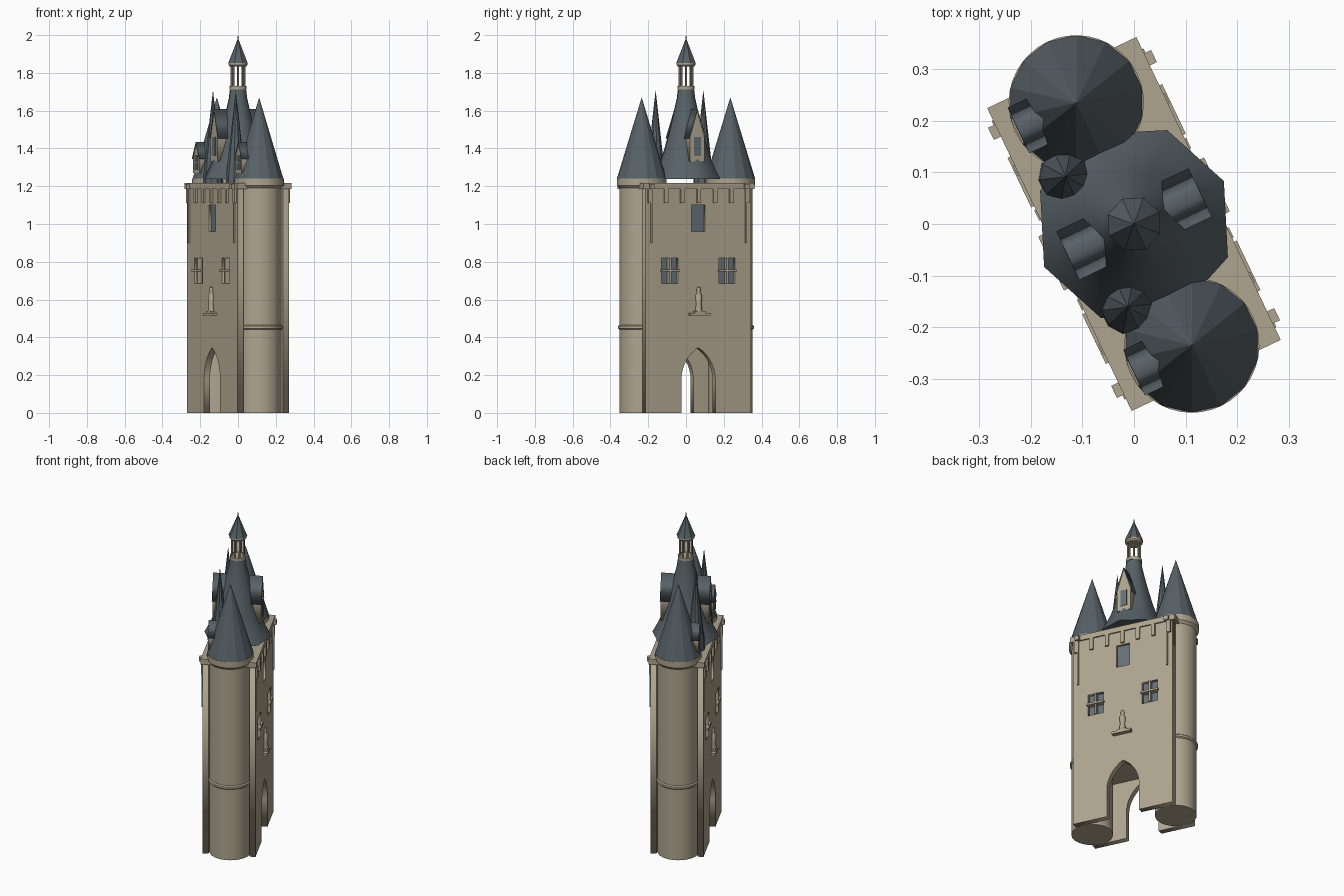
import bpy, bmesh, math
from mathutils import Matrix, Vector

if "Cube" in bpy.data.objects:
    bpy.data.objects.remove(bpy.data.objects["Cube"])

# The gatehouse is built along local X, then turned about z
TURN = Matrix.Rotation(math.radians(-64.5), 4, 'Z')


def material(name, rgb):
    m = bpy.data.materials.new(name)
    m.diffuse_color = (*rgb, 1)
    m.use_nodes = True
    m.node_tree.nodes["Principled BSDF"].inputs["Base Color"].default_value = m.diffuse_color
    return m


STONE = material("tan stone", (0.43, 0.375, 0.275))
SLATE = material("grey slate", (0.095, 0.12, 0.135))
GLASS = material("window glass", (0.13, 0.165, 0.185))


def add(name, mesh, mat, smooth=None):
    ob = bpy.data.objects.new(name, mesh)
    bpy.context.collection.objects.link(ob)
    mesh.materials.clear()
    mesh.materials.append(mat)
    if smooth:
        bpy.ops.object.select_all(action='DESELECT')
        ob.select_set(True)
        bpy.context.view_layer.objects.active = ob
        bpy.ops.object.shade_smooth_by_angle(angle=math.radians(smooth))
    return ob


def box(name, x, y, z, mat=STONE):
    """Box from (min, max) pairs."""
    bm = bmesh.new()
    bmesh.ops.create_cube(bm, size=1)
    for v in bm.verts:
        v.co = Vector([(a + b) / 2 + c * (b - a) for c, (a, b) in zip(v.co, (x, y, z))])
    bm.transform(TURN)
    me = bpy.data.meshes.new(name)
    bm.to_mesh(me)
    return add(name, me, mat)


def lathe(name, profile, sides, at=(0, 0), mat=STONE, smooth=None):
    """Stack of (radius, z) rings, closed at both ends."""
    bm = bmesh.new()
    rings = []
    for r, z in profile:
        if r == 0:
            rings.append([bm.verts.new((at[0], at[1], z))] * sides)
        else:
            rings.append([bm.verts.new((at[0] + r * math.cos(2 * math.pi * i / sides),
                                        at[1] + r * math.sin(2 * math.pi * i / sides), z))
                          for i in range(sides)])
    for lo, hi in zip(rings, rings[1:]):
        for i in range(sides):
            j = (i + 1) % sides
            bm.faces.new(list(dict.fromkeys((lo[i], lo[j], hi[j], hi[i]))))
    if profile[0][0]:
        bm.faces.new(rings[0][::-1])
    if profile[-1][0]:
        bm.faces.new(rings[-1])
    bm.transform(TURN)
    me = bpy.data.meshes.new(name)
    bm.to_mesh(me)
    bm.free()
    return add(name, me, mat, smooth)


def prism(name, loops, y0, y1, mat=STONE):
    """Outline with holes in the x-z plane, extruded from y0 to y1."""
    cu = bpy.data.curves.new(name, 'CURVE')
    cu.dimensions, cu.fill_mode, cu.extrude = '2D', 'BOTH', abs(y1 - y0) / 2
    for loop in loops:
        sp = cu.splines.new('POLY')
        sp.points.add(len(loop) - 1)
        for p, (a, b) in zip(sp.points, loop):
            p.co = (a, b, 0, 1)
        sp.use_cyclic_u = True
    tmp = bpy.data.objects.new(name + "_outline", cu)
    bpy.context.collection.objects.link(tmp)
    dg = bpy.context.evaluated_depsgraph_get()
    me = bpy.data.meshes.new_from_object(tmp.evaluated_get(dg))
    bpy.data.objects.remove(tmp)
    me.transform(TURN @ Matrix.Translation((0, (y0 + y1) / 2, 0)) @ Matrix.Rotation(math.pi / 2, 4, 'X'))
    return add(name, me, mat)


def rect(x0, x1, z0, z1):
    return [(x0, z0), (x1, z0), (x1, z1), (x0, z1)]


def gable(name, x, side, y_in, y_out, hw, z0, z1, z2, win):
    """Dormer: gabled wall, slate roof, window."""
    prism(name + "_wall", [[(x - hw, z0), (x + hw, z0), (x + hw, z1), (x, z2 - 0.015), (x - hw, z1)]],
          side * y_in, side * y_out)
    e = hw + 0.009
    drop = (z2 - z1) * 0.009 / hw
    prism(name + "_roof", [[(x - e, z1 - drop), (x - hw, z1 - drop), (x, z2 - 0.016), (x + hw, z1 - drop),
                            (x + e, z1 - drop), (x, z2)]],
          side * y_in, side * (y_out + 0.002), SLATE)
    w, a, b = win
    ys = sorted((side * (y_out - 0.003), side * (y_out + 0.003)))
    box(name + "_glass", (x - w, x + w), ys, (a, b), GLASS)


# Pointed arch, part of the wall outline
HW, SPRING = 0.1, 0.172
arch = []
for i in range(9):
    t = math.radians(60) * i / 8
    arch.append((-HW + 2 * HW * math.cos(t), SPRING + 2 * HW * math.sin(t)))
arch = [(HW, 0)] + arch + [(-x, z) for x, z in arch[-2::-1]] + [(-HW, 0)]
wall = arch + [(-0.31, 0), (-0.31, 1.2), (0.31, 1.2), (0.31, 0)]

# Core between the walls and the deck
box("passage_core", (-0.26, 0.26), (-0.118, 0.118), (0.37, 1.2))
box("deck_cornice", (-0.325, 0.325), (-0.16, 0.16), (1.185, 1.218))

for s, label in ((-1, "left"), (1, "right")):
    def out(a, b):
        return sorted((s * a, s * b))

    holes = [rect(-0.04, 0.04, 0.96, 1.1)] + [rect(x - 0.048, x + 0.048, 0.685, 0.82) for x in (-0.168, 0.168)]
    prism(label + "_wall", [wall] + holes, s * 0.117, s * 0.152)
    # Windows with stone crosses
    box(label + "_upper_glass", (-0.041, 0.041), out(0.118, 0.138), (0.958, 1.102), GLASS)
    for x in (-0.168, 0.168):
        box(label + "_glass", (x - 0.049, x + 0.049), out(0.118, 0.134), (0.683, 0.822), GLASS)
        box(label + "_mullion", (x - 0.006, x + 0.006), out(0.134, 0.16), (0.685, 0.82))
        box(label + "_transom", (x - 0.053, x + 0.053), out(0.134, 0.166), (0.748, 0.76))
    # Corbels under the cornice
    for i in range(7):
        x = (i - 3) * 0.096
        box(label + "_corbel", (x - 0.011, x + 0.011), out(0.15, 0.163), (1.11, 1.186))
    # Drain heads and pipes
    for x in (-0.277, 0.277):
        box(label + "_drain_head", (x - 0.013, x + 0.013), out(0.15, 0.175), (1.185, 1.212))
        box(label + "_drain_pipe", (x - 0.004, x + 0.004), out(0.15, 0.161), (0.9, 1.19))
    # Statue on its shelf
    box(label + "_statue_shelf", (-0.058, 0.058), out(0.15, 0.178), (0.515, 0.53))
    box(label + "_statue_plinth", (-0.03, 0.03), out(0.15, 0.174), (0.53, 0.54))
    lathe(label + "_statue", [(0.019, 0.54), (0.015, 0.58), (0.019, 0.62), (0.008, 0.638), (0.012, 0.65),
                              (0.008, 0.665), (0, 0.667)], 10, (0, s * 0.156), STONE, 60)
    # Main roof dormer
    gable(label + "_dormer", 0, s, 0.03, 0.14, 0.043, 1.33, 1.48, 1.61, (0.02, 1.36, 1.46))

# Round end towers
for s, label in ((-1, "rear"), (1, "front")):
    c = (s * 0.26, 0)
    lathe(label + "_tower", [(0.118, 0), (0.118, 1.2)], 40, c, STONE, 40)
    lathe(label + "_tower_band", [(0.117, 0.44), (0.125, 0.447), (0.125, 0.459), (0.117, 0.466)], 40, c, STONE, 40)
    lathe(label + "_tower_cornice", [(0.118, 1.19), (0.131, 1.205), (0.131, 1.242)], 40, c, STONE, 40)
    lathe(label + "_tower_roof", [(0.131, 1.241), (0, 1.67)], 14, c, SLATE)
    gable(label + "_tower_dormer", s * 0.26, -1, 0.03, 0.122, 0.04, 1.27, 1.36, 1.435, (0.026, 1.285, 1.365))
    box(label + "_tower_dormer_mullion", (s * 0.26 - 0.003, s * 0.26 + 0.003), (-0.128, -0.12), (1.285, 1.365))
    box(label + "_tower_dormer_transom", (s * 0.26 - 0.026, s * 0.26 + 0.026), (-0.128, -0.12), (1.322, 1.328))
    # Slim turret spire
    lathe(label + "_spire", [(0.053, 1.215), (0.051, 1.26), (0, 1.71)], 10, (s * 0.14, -0.08), SLATE)

# Central bell roof
lathe("main_roof", [(0.193, 1.238), (0.165, 1.29), (0.14, 1.345), (0.118, 1.41), (0.1, 1.475),
                    (0.082, 1.54), (0.065, 1.61), (0.052, 1.665), (0.045, 1.715)], 8, (0, 0), SLATE, 50)

# Lantern
lathe("lantern_base", [(0.046, 1.712), (0.046, 1.73)], 16, smooth=40)
for i in range(8):
    a = math.pi / 4 * (i + 0.5)
    lathe("lantern_column", [(0.005, 1.728), (0.005, 1.838)], 8, (0.036 * math.cos(a), 0.036 * math.sin(a)), smooth=50)
lathe("lantern_ring", [(0.043, 1.834), (0.05, 1.842), (0.05, 1.855)], 16, smooth=40)
lathe("lantern_roof", [(0.054, 1.853), (0, 1.985)], 8, mat=SLATE)
lathe("finial", [(0.003, 1.96), (0.003, 1.99), (0, 2.0)], 6, mat=SLATE)
